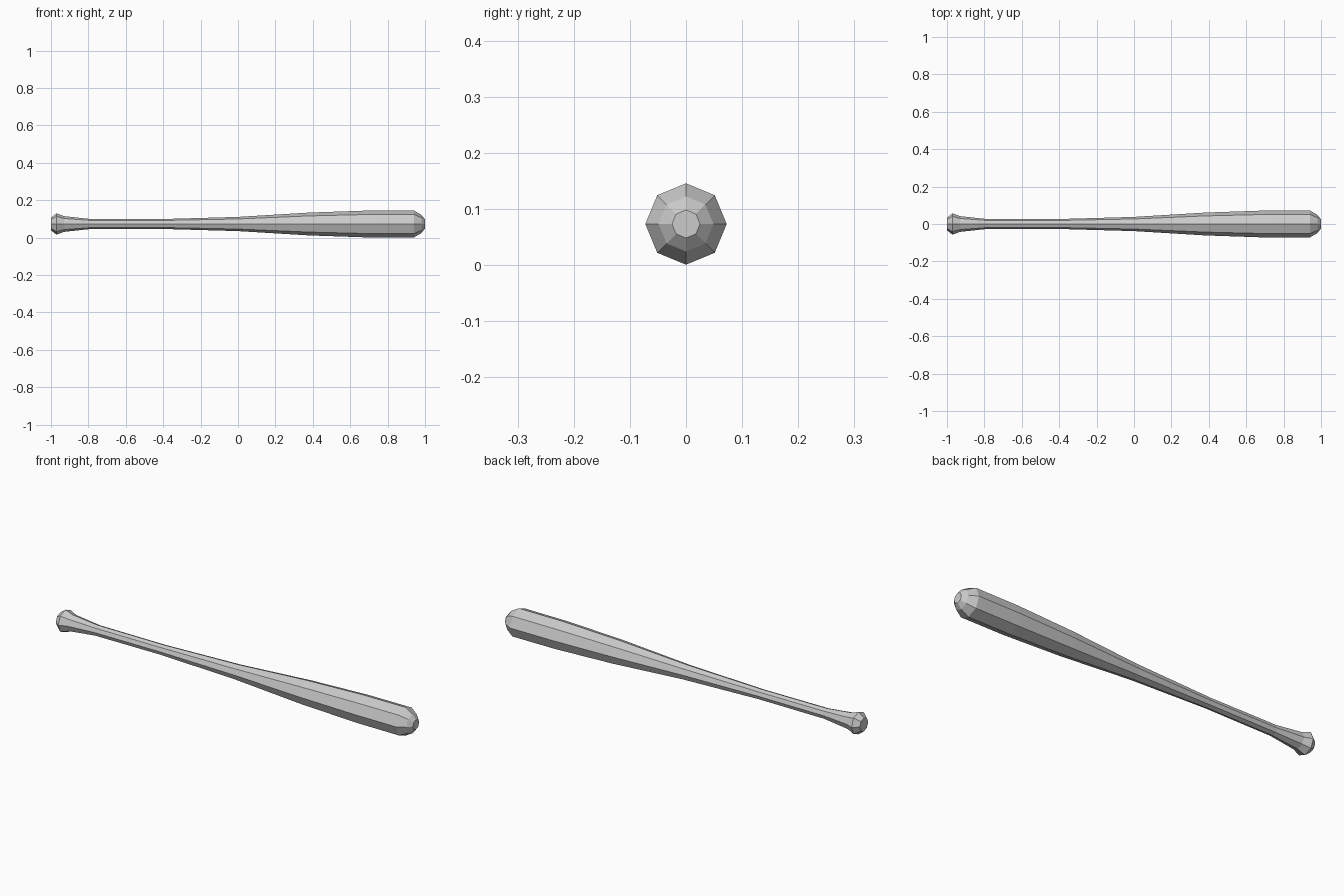
import bpy, bmesh, math

if "Cube" in bpy.data.objects:
    bpy.data.objects.remove(bpy.data.objects["Cube"])

SIDES = 8
CENTRE_Z = 0.073

# Bat profile: (position along x, radius), knob to barrel tip
PROFILE = [
    (-1.0, 0.034), (-0.97, 0.057), (-0.93, 0.042), (-0.79, 0.027),
    (-0.42, 0.026), (0.0, 0.038), (0.38, 0.061), (0.70, 0.072),
    (0.94, 0.0725), (0.98, 0.049), (1.0, 0.025),
]

bm = bmesh.new()

# Eight-sided rings with a corner at the top
rings = []
for x, r in PROFILE:
    rings.append([bm.verts.new((x,
                                r * math.cos(2 * math.pi * i / SIDES),
                                CENTRE_Z + r * math.sin(2 * math.pi * i / SIDES)))
                  for i in range(SIDES)])

# Side walls
for a, b in zip(rings, rings[1:]):
    for i in range(SIDES):
        j = (i + 1) % SIDES
        bm.faces.new((a[i], a[j], b[j], b[i]))

# Flat end caps
bm.faces.new(rings[0])
bm.faces.new(rings[-1])
bmesh.ops.recalc_face_normals(bm, faces=bm.faces)

mesh = bpy.data.meshes.new("bat")
bm.to_mesh(mesh)
bm.free()
bpy.context.collection.objects.link(bpy.data.objects.new("bat", mesh))
